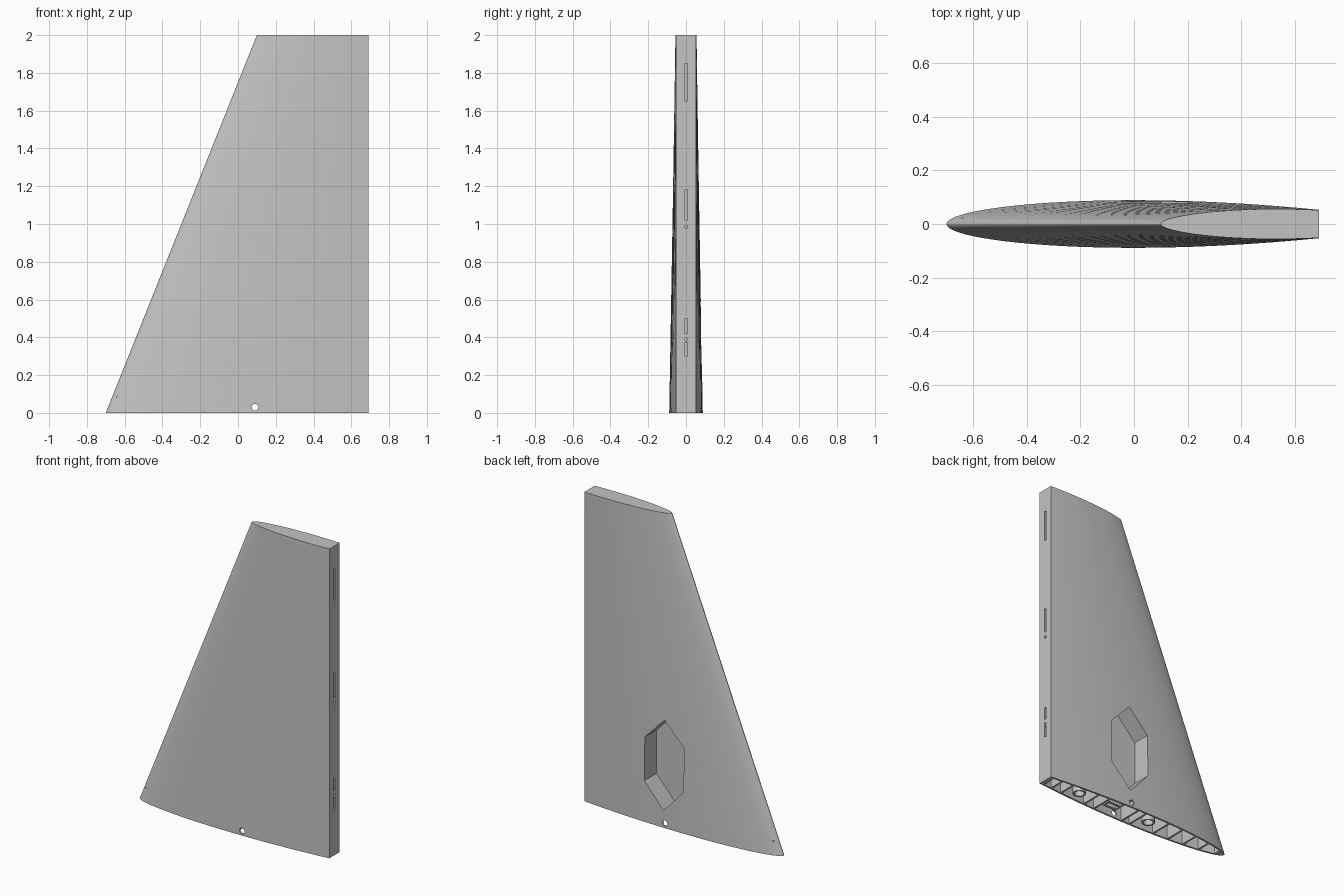
import bpy, bmesh, math
from mathutils import Matrix, Vector

if "Cube" in bpy.data.objects:
    bpy.data.objects.remove(bpy.data.objects["Cube"])

grey = bpy.data.materials.new("light grey")
grey.use_nodes = True
grey.diffuse_color = (0.55, 0.55, 0.55, 1)
grey.node_tree.nodes["Principled BSDF"].inputs["Base Color"].default_value = grey.diffuse_color

TRAIL, ROOT_LEAD, TIP_LEAD, SPAN = 0.69, -0.7, 0.1, 2.0
ROOT = (0.178, -0.0229, -0.102)
TIP = (0.0804, 0.0122, -0.0406)


def half_thickness(u, f):
    """Half thickness at chord fraction u and span fraction f."""
    def foil(k):
        return k[0] * math.sqrt(u) + k[1] * u + k[2] * u * u
    return (1 - f) * foil(ROOT) + f * foil(TIP)


def lead(f):
    return ROOT_LEAD + (TIP_LEAD - ROOT_LEAD) * f


def prism(bm, low, high):
    """Solid between two matching closed loops."""
    a = [bm.verts.new(p) for p in low]
    b = [bm.verts.new(p) for p in high]
    bm.faces.new(a)
    bm.faces.new(b)
    for i in range(len(a)):
        j = (i + 1) % len(a)
        bm.faces.new((a[i], a[j], b[j], b[i]))


def box(bm, centre, size):
    bmesh.ops.create_cube(bm, size=1, matrix=Matrix.Translation(centre) @ Matrix.Diagonal((*size, 1)))


def rod(bm, centre, radius, depth, axis):
    turn = Vector((0, 0, 1)).rotation_difference(Vector(axis)).to_matrix().to_4x4()
    bmesh.ops.create_cone(bm, cap_ends=True, segments=24, radius1=radius, radius2=radius,
                          depth=depth, matrix=Matrix.Translation(centre) @ turn)


def finish(bm, name):
    bmesh.ops.recalc_face_normals(bm, faces=bm.faces)
    mesh = bpy.data.meshes.new(name)
    bm.to_mesh(mesh)
    bm.free()
    mesh.materials.append(grey)
    ob = bpy.data.objects.new(name, mesh)
    bpy.context.collection.objects.link(ob)
    return ob


def activate(ob):
    bpy.ops.object.select_all(action="DESELECT")
    ob.select_set(True)
    bpy.context.view_layer.objects.active = ob


def cut(ob, cutter):
    mod = ob.modifiers.new("cut", "BOOLEAN")
    mod.operation, mod.solver, mod.object = "DIFFERENCE", "EXACT", cutter
    activate(ob)
    bpy.ops.object.modifier_apply(modifier=mod.name)
    bpy.data.objects.remove(cutter)


# Tapered, blunt-tailed fin
def section(f):
    us = [(i / 32) ** 2 for i in range(33)]
    x0, z = lead(f), SPAN * f
    def side(s, seq):
        return [(x0 + (TRAIL - x0) * u, s * half_thickness(u, f), z) for u in seq]
    return side(-1, us) + side(1, us[:0:-1])


bm = bmesh.new()
prism(bm, section(0), section(1))
fin = finish(bm, "fin")

# Open cells between the ribs of the root
CELL_TOP, WALL, RIB = 0.09, 0.012, 0.006
ribs = [-0.65, -0.54, -0.43, -0.32, -0.21, -0.03, 0.03, 0.25, 0.33, 0.52, 0.6, 0.665]
bm = bmesh.new()
for a, b in zip(ribs, ribs[1:]):
    xs = [a + RIB + (b - a - 2 * RIB) * i / 4 for i in range(5)]
    def edge(s, seq):
        return [(x, s * (half_thickness((x - ROOT_LEAD) / (TRAIL - ROOT_LEAD), 0) - WALL)) for x in seq]
    loop = edge(-1, xs) + edge(1, xs[::-1])
    prism(bm, [(*p, -0.02) for p in loop], [(*p, CELL_TOP) for p in loop])
cut(fin, finish(bm, "root_cells_cutter"))

# Hexagonal pocket in the rear face
bm = bmesh.new()
hexagon = [(0.1, 0.69), (0.24, 0.545), (0.24, 0.265), (0.1, 0.11), (-0.04, 0.265), (-0.04, 0.545)]
prism(bm, [(x, -0.04, z) for x, z in hexagon], [(x, 0.2, z) for x, z in hexagon])
cut(fin, finish(bm, "pocket_cutter"))

# Cross pin hole, hinge slots and hinge pin holes
bm = bmesh.new()
rod(bm, (0.09, 0, 0.03), 0.018, 0.4, (0, 1, 0))
for z0, z1 in ((0.3, 0.373), (0.42, 0.5), (1.02, 1.18), (1.65, 1.85)):
    box(bm, (TRAIL, 0, (z0 + z1) / 2), (0.2, 0.016, z1 - z0))
for z in (0.388, 0.985):
    rod(bm, (TRAIL, 0, z), 0.009, 0.2, (1, 0, 0))
cut(fin, finish(bm, "holes_cutter"))
activate(fin)
bpy.ops.object.shade_smooth_by_angle(angle=math.radians(25))

# Mounting sockets inside the root
for name, x in (("rear_socket", 0.426), ("front_socket", -0.11)):
    bm = bmesh.new()
    rod(bm, (x, 0, 0.05), 0.04, 0.09, (0, 0, 1))
    socket = finish(bm, name)
    bm = bmesh.new()
    rod(bm, (x, 0, 0.04), 0.03, 0.09, (0, 0, 1))
    cut(socket, finish(bm, "bore_cutter"))
    activate(socket)
    bpy.ops.object.shade_smooth_by_angle(angle=math.radians(30))

# Box-shaped connector between the sockets
bm = bmesh.new()
box(bm, (0.17, 0, 0.055), (0.1, 0.06, 0.08))
connector = finish(bm, "connector_housing")
bm = bmesh.new()
box(bm, (0.17, 0, 0.04), (0.08, 0.03, 0.08))
cut(connector, finish(bm, "connector_cutter"))
